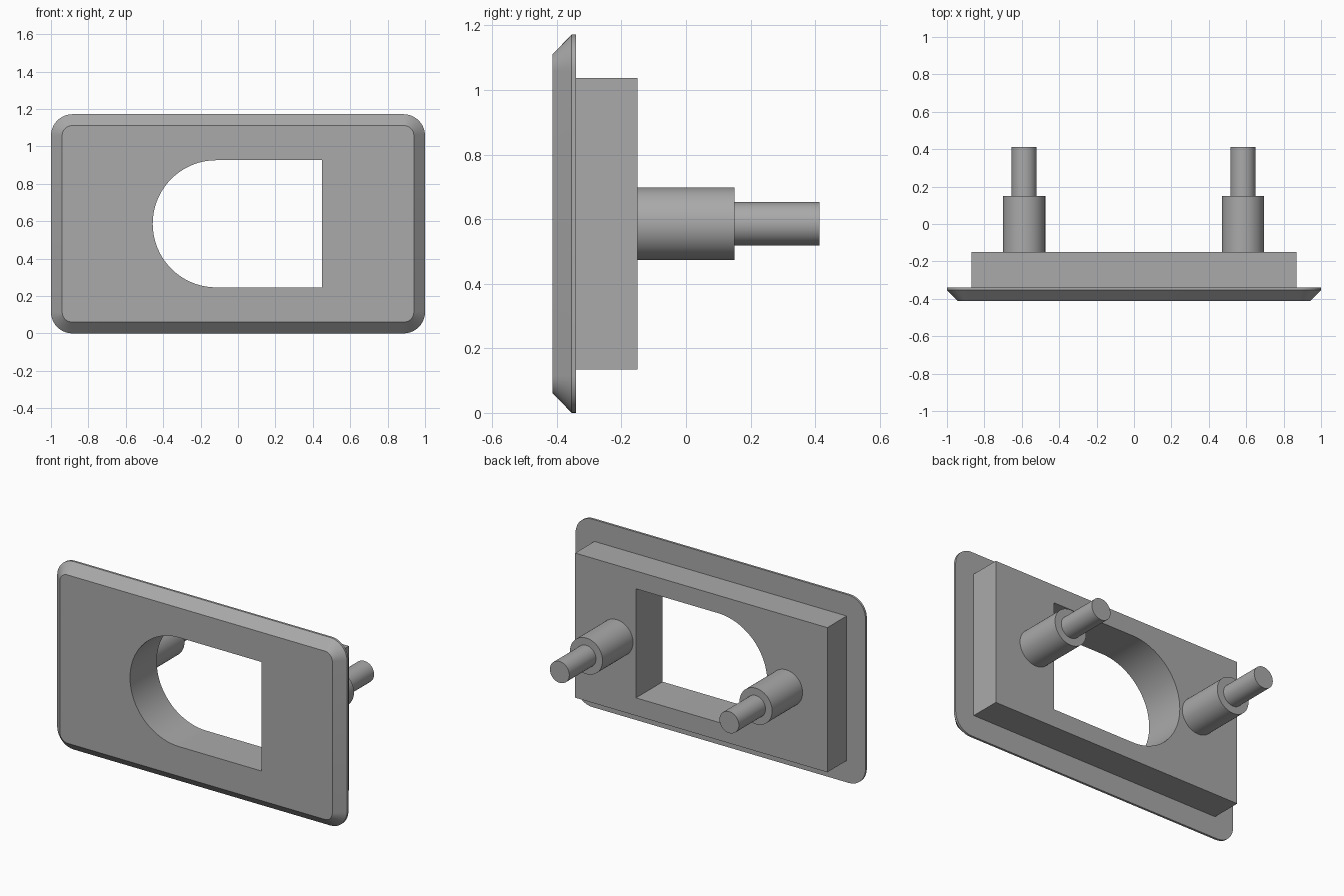
import bpy
import bmesh
from math import sin, cos, pi, radians

if "Cube" in bpy.data.objects:
    bpy.data.objects.remove(bpy.data.objects["Cube"])

MID_Z = 0.586

grey = bpy.data.materials.new("plain grey")
grey.use_nodes = True
colour = (0.4, 0.4, 0.4, 1)
grey.diffuse_color = colour
grey.node_tree.nodes["Principled BSDF"].inputs["Base Color"].default_value = colour


def arc(cx, cz, r, start, end, n):
    """Points along an arc, angles in degrees."""
    angles = [radians(start + (end - start) * i / n) for i in range(n + 1)]
    return [(cx + r * cos(a), cz + r * sin(a)) for a in angles]


def rounded_rect(hx, hz, r, n=10):
    pts = []
    for sx, sz, start in ((1, 1, 0), (-1, 1, 90), (-1, -1, 180), (1, -1, 270)):
        pts += arc(sx * (hx - r), sz * (hz - r), r, start, start + 90, n)
    return pts


def loft(name, sections):
    """Solid through (y, outline) sections, capped at both ends."""
    bm = bmesh.new()
    rings = [[bm.verts.new((x, y, MID_Z + z)) for x, z in pts] for y, pts in sections]
    for a, b in zip(rings, rings[1:]):
        for i in range(len(a)):
            j = (i + 1) % len(a)
            bm.faces.new((a[i], a[j], b[j], b[i]))
    bm.faces.new(rings[0])
    bm.faces.new(rings[-1])
    bmesh.ops.recalc_face_normals(bm, faces=bm.faces)
    mesh = bpy.data.meshes.new(name)
    bm.to_mesh(mesh)
    bm.free()
    mesh.materials.append(grey)
    obj = bpy.data.objects.new(name, mesh)
    bpy.context.collection.objects.link(obj)
    return obj


def select_only(obj):
    bpy.ops.object.select_all(action='DESELECT')
    obj.select_set(True)
    bpy.context.view_layer.objects.active = obj


# Bevelled face plate with a thin straight rim
outer = rounded_rect(1.0, MID_Z, 0.115)
plate = loft("face_plate", [(-0.413, rounded_rect(0.94, 0.525, 0.052)),
                            (-0.354, outer), (-0.34, outer)])

# Rectangular block behind the plate
block_outline = [(0.87, 0.451), (-0.87, 0.451), (-0.87, -0.451), (0.87, -0.451)]
block = loft("back_block", [(-0.34, block_outline), (-0.15, block_outline)])

# D-shaped opening through plate and block
opening = [(0.45, -0.34), (0.45, 0.34)] + arc(-0.116, 0, 0.34, 90, 270, 40)
cutter = loft("opening_cutter", [(-0.6, opening), (0.0, opening)])
cutter.hide_render = True
for obj in (plate, block):
    mod = obj.modifiers.new("opening", 'BOOLEAN')
    mod.operation = 'DIFFERENCE'
    mod.solver = 'EXACT'
    mod.object = cutter
    select_only(obj)
    bpy.ops.object.modifier_apply(modifier=mod.name)
bpy.data.objects.remove(cutter)

# Stepped mounting posts
posts = []
for side, x in (("right", -0.587), ("left", 0.583)):
    wide = arc(x, 0, 0.1125, 0, 352.5, 47)
    thin = arc(x, 0, 0.067, 0, 352.5, 47)
    posts.append(loft(side + "_post", [(-0.15, wide), (0.15, wide),
                                       (0.15, thin), (0.413, thin)]))

# Smooth curves, sharp edges
for obj in [plate, block] + posts:
    select_only(obj)
    bpy.ops.object.shade_smooth_by_angle(angle=radians(25))
